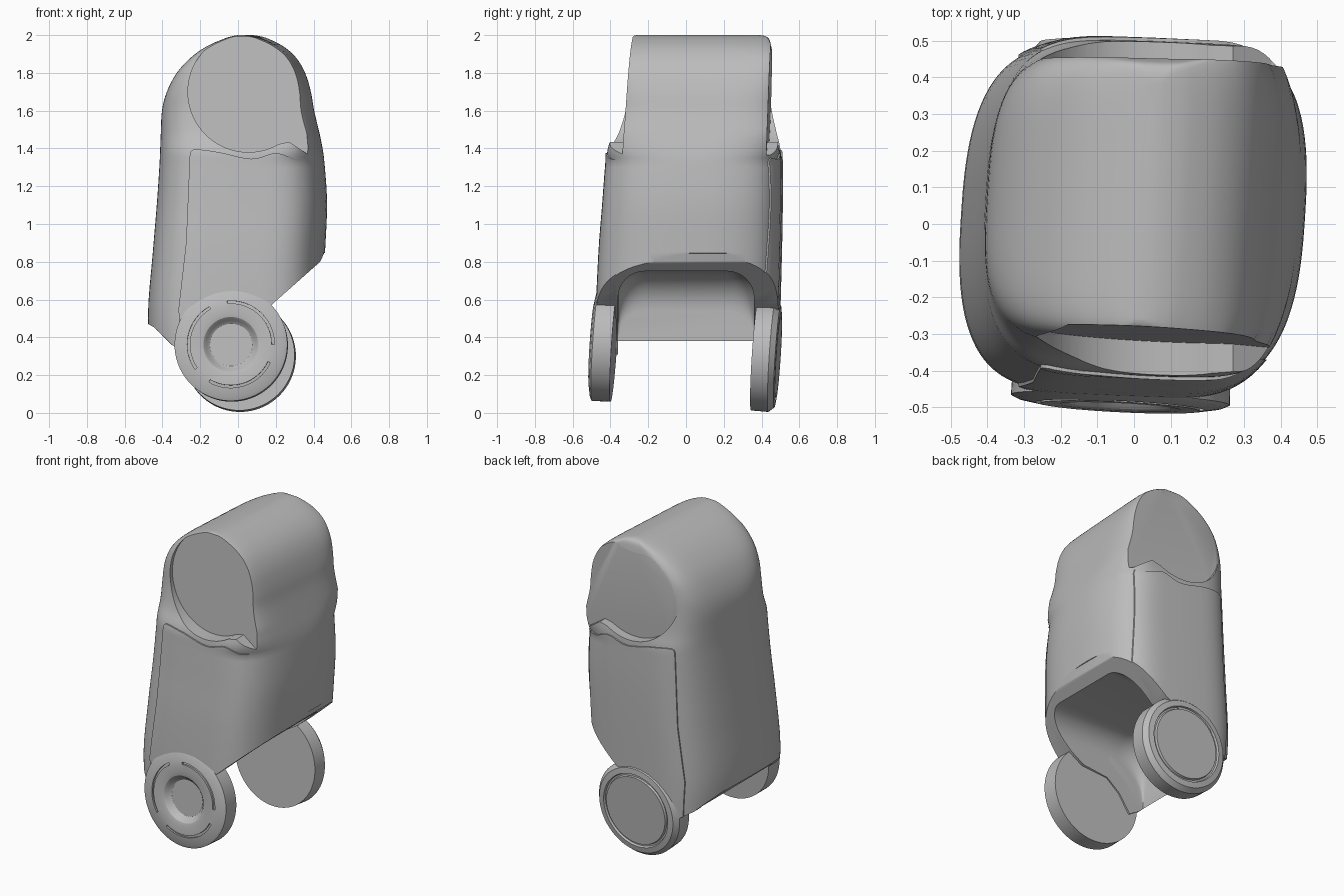
import bpy, bmesh, math
from mathutils import Vector, Matrix

if "Cube" in bpy.data.objects:
    bpy.data.objects.remove(bpy.data.objects["Cube"])

grey = bpy.data.materials.new("plain grey")
grey.use_nodes = True
grey.diffuse_color = (0.5, 0.5, 0.5, 1)
grey.node_tree.nodes["Principled BSDF"].inputs["Base Color"].default_value = (0.5, 0.5, 0.5, 1)

TILT = 0.065   # lean of the side faces in z
SKEW = 0.05    # lean of the side faces in x


def finish(name, bm):
    bmesh.ops.recalc_face_normals(bm, faces=bm.faces)
    mesh = bpy.data.meshes.new(name)
    bm.to_mesh(mesh)
    bm.free()
    obj = bpy.data.objects.new(name, mesh)
    obj.data.materials.append(grey)
    bpy.context.collection.objects.link(obj)
    return obj


def skin(name, rings):
    """Closed loft through rings with equal point counts."""
    bm = bmesh.new()
    rows = [[bm.verts.new(p) for p in ring] for ring in rings]
    n = len(rows[0])
    for a, b in zip(rows, rows[1:]):
        for i in range(n):
            bm.faces.new((a[i], a[(i + 1) % n], b[(i + 1) % n], b[i]))
    bm.faces.new(rows[0])
    bm.faces.new(rows[-1])
    return finish(name, bm)


def spline(rows, steps):
    """Smooth interpolation between rows of numbers."""
    out = []
    for i in range(len(rows) - 1):
        p = [rows[max(0, min(len(rows) - 1, i + k))] for k in (-1, 0, 1, 2)]
        for s in range(steps):
            t = s / steps
            out.append([0.5 * (2 * b + (c - a) * t + (2 * a - 5 * b + 4 * c - d) * t ** 2
                               + (3 * b - a - 3 * c + d) * t ** 3) for a, b, c, d in zip(*p)])
    return out + [rows[-1]]


def power(v, e):
    return math.copysign(abs(v) ** e, v)


# z, left x, right x, front y, back y, flatness of front and back, flatness of sides
SECTIONS = [
    (0.2, -0.44, 0.42, -0.46, 0.48, 4.5, 2.6), (0.5, -0.47, 0.44, -0.465, 0.485, 4.5, 2.6),
    (0.85, -0.445, 0.457, -0.45, 0.495, 4.5, 2.6), (1.1, -0.425, 0.467, -0.43, 0.5, 4.5, 2.6),
    (1.3, -0.412, 0.455, -0.415, 0.5, 4.5, 2.6), (1.39, -0.408, 0.442, -0.405, 0.497, 4.5, 2.6),
    (1.48, -0.405, 0.42, -0.365, 0.48, 4.5, 2.8), (1.6, -0.398, 0.39, -0.338, 0.468, 4.5, 3.2),
    (1.7, -0.37, 0.37, -0.33, 0.463, 5, 4), (1.8, -0.315, 0.337, -0.322, 0.46, 6, 5),
    (1.88, -0.24, 0.288, -0.315, 0.457, 6, 6), (1.94, -0.155, 0.222, -0.305, 0.45, 6, 6),
    (1.98, -0.065, 0.145, -0.29, 0.44, 6, 6), (1.995, -0.015, 0.095, -0.275, 0.42, 6, 6),
    (2.0, 0.015, 0.06, -0.26, 0.39, 6, 6)]


def shell(name, pad):
    rings = []
    for z, x0, x1, y0, y1, nx, ny in spline(SECTIONS, 4):
        # the right half turns squarer and wider above the panels, up to the recess cut
        square = max(0, min(1, (z - 1.33) / 0.15)) * max(0, min(1, (2 - z) / 0.1))
        ring = []
        for i in range(96):
            t = 2 * math.pi * i / 96
            right = square * (math.cos(t) > 0)
            wide = pad + 0.045 * square * max(0, min(1, 2 * math.cos(t)))
            x = (x0 + x1) / 2 + (x1 - x0) / 2 * power(math.cos(t), 2 / (nx * (1 + 0.4 * right)))
            y = (y0 + y1) / 2 + ((y1 - y0) / 2 + wide) * power(math.sin(t), 2 / (ny * (1 + 0.4 * right)))
            ring.append((x + 0.065 * (y - 0.04), y - 0.04 * x, z))
        rings.append(ring)
    return skin(name, rings)


def prism(name, outline, y0, y1, lean=0.0):
    """Outline in x, z pushed along y; lean tilts both ends."""
    return skin(name, [[(x, y - lean * (SKEW * x - TILT * (z - 1.7)), z) for x, z in outline]
                       for y in (y0, y1)])


def boolean(obj, cutter, operation="DIFFERENCE"):
    mod = obj.modifiers.new("cut", "BOOLEAN")
    mod.object, mod.operation, mod.solver = cutter, operation, "EXACT"
    bpy.context.view_layer.objects.active = obj
    bpy.ops.object.modifier_apply(modifier=mod.name)


def smooth(obj, angle=32):
    bpy.ops.object.select_all(action="DESELECT")
    obj.select_set(True)
    bpy.context.view_layer.objects.active = obj
    bpy.ops.object.shade_smooth_by_angle(angle=math.radians(angle))


# Cutters: slanted underside, vaulted tunnel, round side recesses
underside = prism("underside_cutter", [
    (0.7, 0.95), (0.456, 0.845), (0.435, 0.8), (0.17, 0.565), (0.08, 0.51), (-0.1, 0.49), (-0.19, 0.42),
    (-0.27, 0.31), (-0.35, 0.36), (-0.44, 0.45), (-0.7, 0.6), (-0.7, -0.3), (0.7, -0.3)], -1, 1)


def arch(x, roof):
    pts = [(x, -0.36, -0.5)]
    for cy, start in ((-0.22, 180), (0.22, 90)):
        for k in range(9):
            a = math.radians(start - 90 * k / 8)
            pts.append((x, cy + 0.14 * math.cos(a), roof + 0.14 * (math.sin(a) - 1)))
    return pts + [(x, 0.36, -0.5)]


bend = [math.radians(a) for a in range(0, 91, 10)]
tunnel = skin("tunnel_cutter", [arch(-0.16 - 0.21 * math.cos(a), 0.54 + 0.21 * math.sin(a)) for a in bend]
              + [arch(1, 0.75)])

drop = [(0.055 + 0.32 * math.cos(math.radians(a)), 1.7 + 0.32 * math.sin(math.radians(a)))
        for a in range(120, 301, 5)]
drop += [(0.27, 1.435), (0.375, 1.365), (1, 1.365), (1, 2.5), (-0.105, 2.5)]
recesses = [prism("front_recess_cutter", drop, -1, -0.297, 1),
            prism("back_recess_cutter", drop, 0.446, 1.2, 0.5)]

# Main hollow shell
body = shell("body_shell", 0)
for cutter in [underside, tunnel] + recesses:
    boolean(body, cutter)
smooth(body)

# Raised side panels with a wavy upper edge
wave = spline([(-0.255, 1.37), (-0.23, 1.395), (-0.1, 1.38), (0.07, 1.345), (0.2, 1.375),
               (0.3, 1.345), (0.37, 1.35)], 5)
panel_area = prism("panel_area", wave + [(0.37, 0.3), (-0.3, 0.3), (-0.315, 0.55), (-0.275, 0.9)], -1, 1)
core = prism("panel_core", [(-1, -1), (1, -1), (1, 3), (-1, 3)], -0.37, 0.4)
panels = shell("side_panels", 0.009)
boolean(panels, panel_area, "INTERSECT")
for cutter in [underside, core]:
    boolean(panels, cutter)
smooth(panels)

for helper in [underside, tunnel, panel_area, core] + recesses:
    bpy.data.objects.remove(helper)


def wheel(name, centre, profile, outward, arcs=False):
    """Disc turned from (radius, distance outward) points."""
    bm = bmesh.new()
    n = 72
    rows = [[bm.verts.new((r * math.cos(2 * math.pi * i / n), r * math.sin(2 * math.pi * i / n), d))
             for i in range(n)] for r, d in profile]
    slots = []
    for a, b in zip(rows, rows[1:]):
        for i in range(n):
            f = bm.faces.new((a[i], a[(i + 1) % n], b[(i + 1) % n], b[i]))
            mid = f.calc_center_median()
            if arcs and 0.215 < mid.xy.length < 0.23 and mid.z > 0.04 and i % 24 < 19:
                slots.append(f)
    bm.faces.new(rows[0])
    bm.faces.new(rows[-1])
    bmesh.ops.recalc_face_normals(bm, faces=bm.faces)
    if slots:
        new = bmesh.ops.extrude_face_region(bm, geom=slots)["geom"]
        bmesh.ops.translate(bm, vec=(0, 0, -0.012), verts=[v for v in new if isinstance(v, bmesh.types.BMVert)])
        bmesh.ops.delete(bm, geom=slots, context="FACES")
    axis = Vector((SKEW, 1, -TILT)) * outward
    turn = axis.to_track_quat("Z", "Y").to_matrix().to_4x4()
    bm.transform(Matrix.Translation(centre) @ turn)
    smooth(finish(name, bm), 25)


# Wheels at the foot of each side
wheel("front_wheel", (-0.035, -0.435, 0.359),
      [(0.297, -0.055), (0.299, 0.045), (0.28, 0.054), (0.231, 0.063), (0.217, 0.065), (0.165, 0.065),
       (0.145, 0.06), (0.13, 0.045), (0.12, 0.03), (0.112, 0.025), (0.111, 0.025), (0.002, 0.025)],
      -1, arcs=True)
wheel("back_wheel", (0.01, 0.415, 0.302),
      [(0.293, -0.052), (0.295, 0.04), (0.27, 0.07), (0.235, 0.075), (0.23, 0.062), (0.22, 0.062),
       (0.215, 0.075), (0.002, 0.075)], 1)
